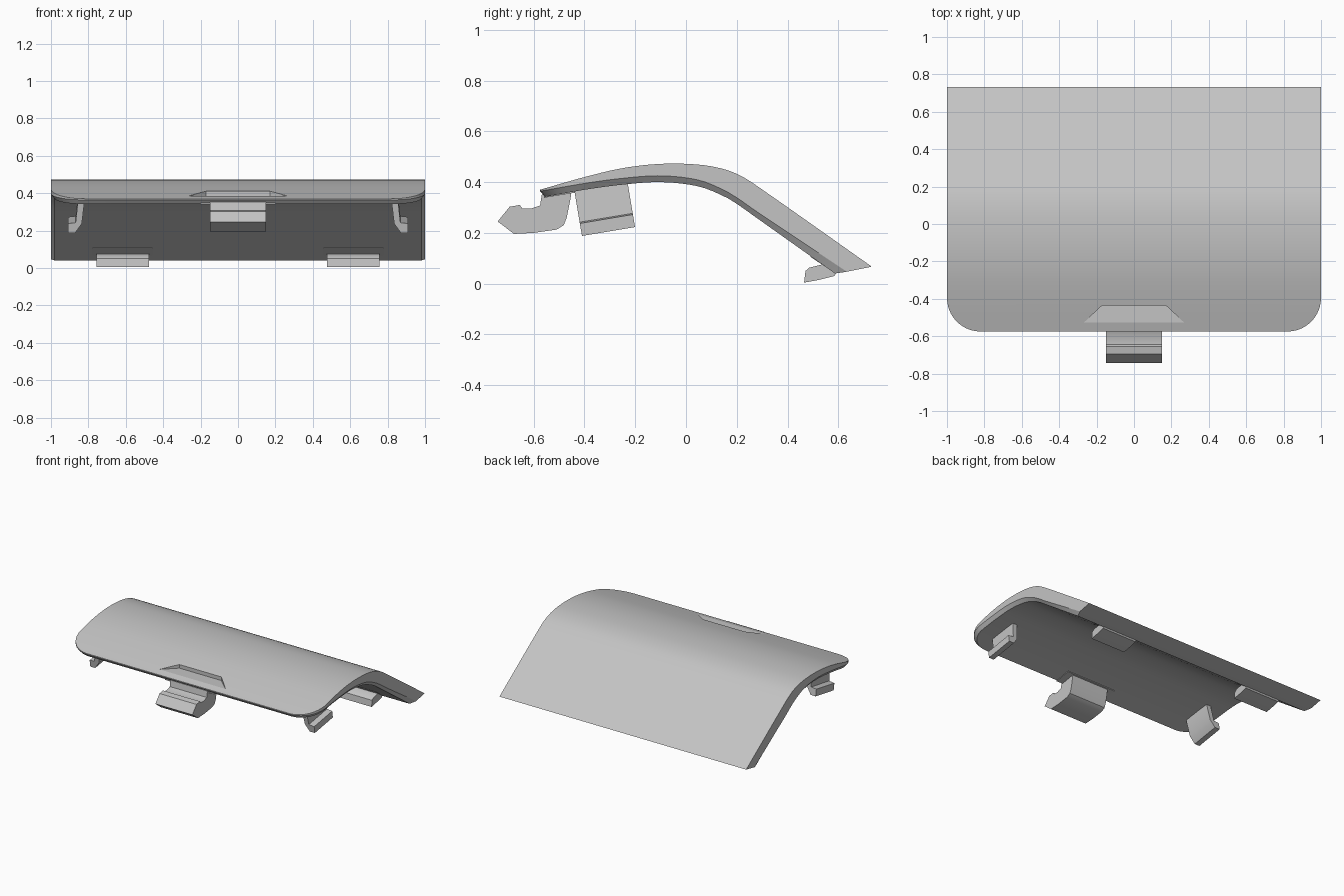
import bpy, bmesh, math
from mathutils import Matrix

cube = bpy.data.objects.get("Cube")
if cube:
    bpy.data.objects.remove(cube)

grey = bpy.data.materials.new("light_grey_plastic")
grey.use_nodes = True
colour = (0.55, 0.55, 0.55, 1)
grey.diffuse_color = colour
grey.node_tree.nodes["Principled BSDF"].inputs["Base Color"].default_value = colour


def finish(name, bm, angle=30):
    """Turn a bmesh into a shaded object."""
    bmesh.ops.recalc_face_normals(bm, faces=bm.faces)
    mesh = bpy.data.meshes.new(name)
    bm.to_mesh(mesh)
    bm.free()
    mesh.materials.append(grey)
    obj = bpy.data.objects.new(name, mesh)
    bpy.context.collection.objects.link(obj)
    shade(obj, angle)
    return obj


def shade(obj, angle=30):
    bpy.ops.object.select_all(action="DESELECT")
    obj.select_set(True)
    bpy.context.view_layer.objects.active = obj
    bpy.ops.object.shade_smooth_by_angle(angle=math.radians(angle))


def prism(name, points, offset, matrix=Matrix()):
    """Extrude a closed outline by an offset, then place it."""
    bm = bmesh.new()
    face = bm.faces.new([bm.verts.new(p) for p in points])
    moved = bmesh.ops.extrude_face_region(bm, geom=[face], use_keep_orig=True)
    verts = [v for v in moved["geom"] if isinstance(v, bmesh.types.BMVert)]
    bmesh.ops.translate(bm, vec=offset, verts=verts)
    bm.transform(matrix)
    return finish(name, bm)


# Side profile: top y, top z, rim y, rim z, underside y, underside z
PROFILE = [
    (-0.575, 0.37, -0.575, 0.364, -0.575, 0.342),
    (-0.4, 0.42, -0.4, 0.395, -0.4, 0.370),
    (-0.25, 0.455, -0.25, 0.415, -0.25, 0.390),
    (-0.1, 0.472, -0.1, 0.425, -0.1, 0.400),
    (0.05, 0.469, 0.05, 0.408, 0.05, 0.383),
    (0.15, 0.451, 0.15, 0.368, 0.15, 0.344),
    (0.22, 0.423, 0.21, 0.332, 0.205, 0.311),
    (0.31, 0.364, 0.28, 0.283, 0.27, 0.265),
    (0.732, 0.067, 0.634, 0.047, 0.587, 0.04),
]


def slope(i, k):
    a, b = PROFILE[max(i - 1, 0)], PROFILE[min(i + 1, len(PROFILE) - 1)]
    return (b[k] - a[k]) / (b[0] - a[0])


def section(y):
    """Smoothly interpolate the profile at a given y."""
    i = 0
    while i < len(PROFILE) - 2 and y > PROFILE[i + 1][0]:
        i += 1
    a, b = PROFILE[i], PROFILE[i + 1]
    h = b[0] - a[0]
    t = (y - a[0]) / h
    s = t * t * (3 - 2 * t)
    return [a[k] + s * (b[k] - a[k])
            + h * t * (1 - t) * ((1 - t) * slope(i, k) - t * slope(i + 1, k))
            for k in range(6)]


# Curved cover with rounded front corners and a chamfered rim
RADIUS, CHAMFER = 0.18, 0.02
FRONT, BACK = PROFILE[0][0], PROFILE[-1][0]
stations = []
for i in range(11):
    a = math.pi / 2 * i / 10
    stations.append((FRONT + RADIUS * (1 - math.cos(a)), a))
start = FRONT + RADIUS
stations += [(start + (BACK - start) * i / 36, math.pi / 2) for i in range(1, 37)]

bm = bmesh.new()
rings = []
for y, a in stations:
    yt, zt, ym, zm, yb, zb = section(y)
    w = 1 - RADIUS + RADIUS * math.sin(a)
    wb = w - CHAMFER * math.sin(a)
    yb += CHAMFER * math.cos(a)
    half = [(w, yt, zt), (w, ym, zm), (wb, yb, zb)]
    loop = half + [(-x, y2, z2) for x, y2, z2 in reversed(half)]
    rings.append([bm.verts.new(p) for p in loop])
for r, s in zip(rings, rings[1:]):
    for k in range(6):
        n = (k + 1) % 6
        bm.faces.new((r[k], r[n], s[n], s[k]))
for r in (rings[0], rings[-1]):
    bm.faces.new((r[0], r[1], r[4], r[5]))
    bm.faces.new((r[1], r[2], r[3], r[4]))
cover = finish("curved_cover", bm)

# Finger recess cut into the front edge
floor = 0.384
recess = prism("recess_cutter", [(-0.17, -0.435, floor), (0.17, -0.435, floor),
                                 (0.28, -0.538, floor), (0.3, -0.6, floor),
                                 (-0.3, -0.6, floor), (-0.28, -0.538, floor)], (0, 0, 0.2))
recess.hide_render = True
cut = cover.modifiers.new("recess", "BOOLEAN")
cut.operation = "DIFFERENCE"
cut.solver = "EXACT"
cut.object = recess
bpy.context.view_layer.objects.active = cover
bpy.ops.object.modifier_apply(modifier=cut.name)
bpy.data.objects.remove(recess)
shade(cover)

# Front latch with its catch lip
latch = [(-0.742, 0.245), (-0.695, 0.303), (-0.655, 0.31), (-0.645, 0.296),
         (-0.61, 0.296), (-0.575, 0.308), (-0.568, 0.352), (-0.45, 0.372),
         (-0.455, 0.335), (-0.47, 0.26), (-0.482, 0.23), (-0.51, 0.213),
         (-0.6, 0.2), (-0.678, 0.196)]
prism("front_latch", [(-0.15, y, z) for y, z in latch], (0.3, 0, 0))
prism("latch_mount", [(-0.2, -0.56, 0.338), (-0.2, -0.44, 0.358),
                      (-0.2, -0.44, 0.372), (-0.2, -0.56, 0.354)], (0.4, 0, 0))

# Hooked arms near the sides, clips and pads near the back
hook = [(0.82, 0.178), (0.835, 0.05), (0.87, 0), (0.91, 0),
        (0.91, 0.05), (0.868, 0.055), (0.855, 0.178)]
clip = [(0.465, 0.004), (0.471, 0.05), (0.485, 0.063), (0.535, 0.075),
        (0.53, 0.1), (0.6, 0.06), (0.585, 0.03), (0.52, 0.014)]
pad = [(0.49, 0.105), (0.58, 0.047), (0.59, 0.06), (0.5, 0.122)]
tilt = Matrix.Translation((0, -0.41, 0.188)) @ Matrix.Rotation(math.radians(9.5), 4, "X")
for side, sign in (("left", 1), ("right", -1)):
    prism(side + "_hook", [(sign * x, 0, z) for x, z in hook], (0, 0.212, 0), tilt)
    prism(side + "_back_clip", [(sign * 0.477, y, z) for y, z in clip], (sign * 0.28, 0, 0))
    prism(side + "_clip_pad", [(sign * 0.457, y, z) for y, z in pad], (sign * 0.32, 0, 0))
